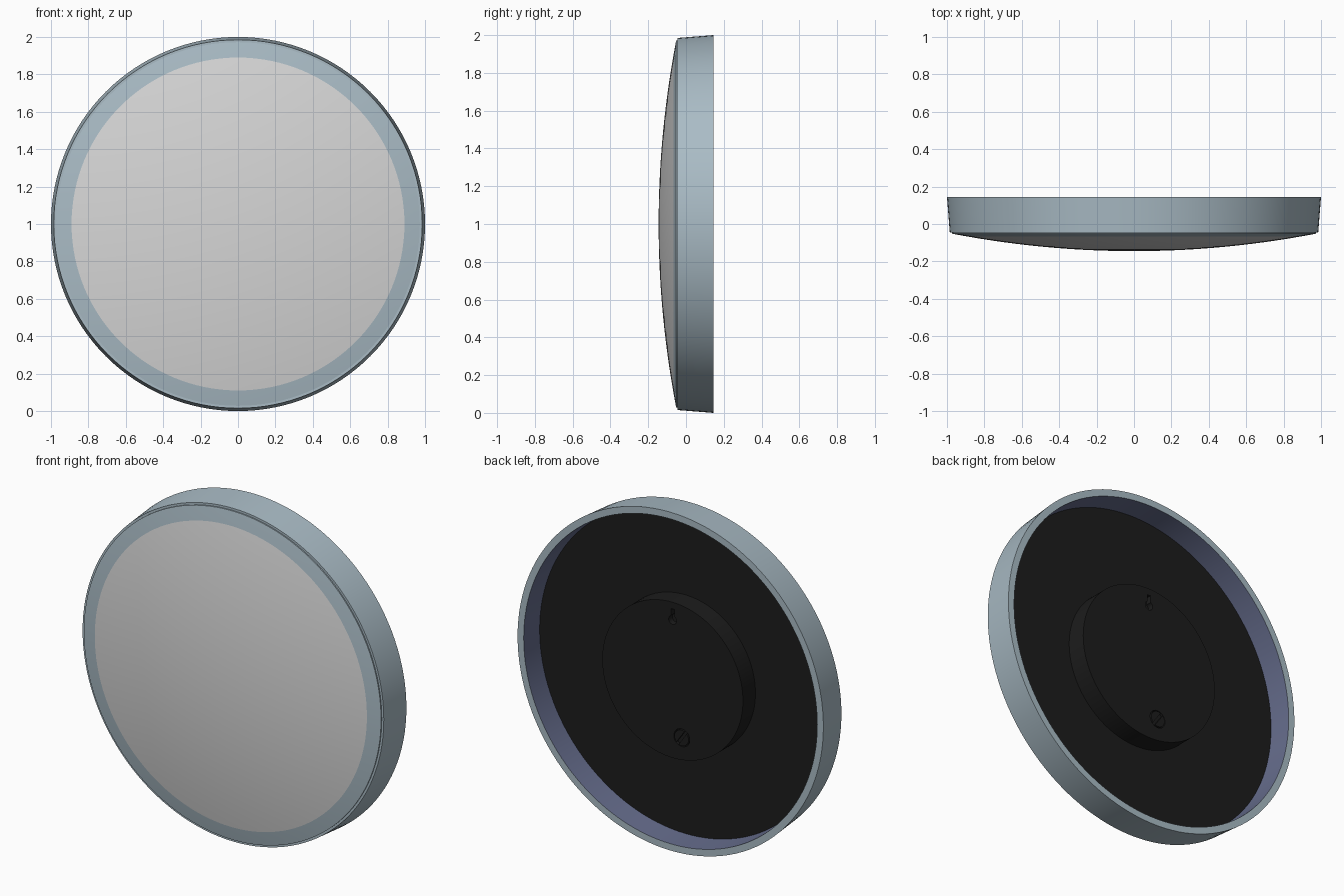
import bpy, bmesh, math
from mathutils import Matrix, Vector

cube = bpy.data.objects.get("Cube")
if cube:
    bpy.data.objects.remove(cube, do_unlink=True)


def material(name, rgb):
    m = bpy.data.materials.new(name)
    m.use_nodes = True
    m.diffuse_color = (*rgb, 1)
    m.node_tree.nodes["Principled BSDF"].inputs["Base Color"].default_value = (*rgb, 1)
    return m


BLUE = material("blue grey", (0.40, 0.50, 0.56))
GREY = material("light grey", (0.68, 0.68, 0.68))
INDIGO = material("dull indigo", (0.13, 0.15, 0.26))
BLACK = material("black", (0.012, 0.012, 0.012))


def finish(name, bm, mats):
    """Turn a bmesh into an object with outward normals and smooth curves."""
    bmesh.ops.recalc_face_normals(bm, faces=bm.faces)
    mesh = bpy.data.meshes.new(name)
    bm.to_mesh(mesh)
    bm.free()
    for m in mats:
        mesh.materials.append(m)
    ob = bpy.data.objects.new(name, mesh)
    bpy.context.collection.objects.link(ob)
    return ob


def smooth(ob):
    bpy.ops.object.select_all(action='DESELECT')
    ob.select_set(True)
    bpy.context.view_layer.objects.active = ob
    bpy.ops.object.shade_smooth_by_angle(angle=math.radians(30))


def lathe(name, profile, mats, closed=False, centre=(0, 0, 1), steps=128):
    """Spin (radius, y) points about an axis running front to back."""
    bm = bmesh.new()
    verts = [bm.verts.new((r, y, 0)) for r, y in profile]
    edges = [bm.edges.new(pair) for pair in zip(verts, verts[1:])]
    if closed:
        edges.append(bm.edges.new((verts[-1], verts[0])))
    bmesh.ops.spin(bm, geom=verts + edges, cent=(0, 0, 0), axis=(0, 1, 0),
                   angle=math.tau, steps=steps)
    bmesh.ops.remove_doubles(bm, verts=bm.verts, dist=1e-5)
    bmesh.ops.translate(bm, verts=bm.verts, vec=centre)
    return finish(name, bm, mats)


def box(name, size, centre, tilt=0):
    bm = bmesh.new()
    bmesh.ops.create_cube(bm, size=1, matrix=Matrix.Translation(centre)
                          @ Matrix.Rotation(tilt, 4, 'Y') @ Matrix.Diagonal((*size, 1)))
    return finish(name, bm, [BLACK])


def disc(name, radius, front, back, x=0, z=1, steps=128):
    return lathe(name, [(0, front), (radius, front), (radius, back), (0, back)],
                 [BLACK], centre=(x, 0, z), steps=steps)


def cut(ob, cutters):
    for c in cutters:
        c.hide_render = True
        mod = ob.modifiers.new("cut", 'BOOLEAN')
        mod.object, mod.operation, mod.solver = c, 'DIFFERENCE', 'EXACT'
        bpy.context.view_layer.objects.active = ob
        bpy.ops.object.modifier_apply(modifier=mod.name)
        bpy.data.objects.remove(c, do_unlink=True)


# Shallow domed front: grey centre with a blue border
dome_r, border_r, apex, sag = 0.972, 0.89, -0.145, 0.093
radii = [border_r * i / 14 for i in range(15)] + [0.92, 0.95, dome_r]
curve = [(r, apex + sag * (r / dome_r) ** 2) for r in radii]
dome = lathe("domed_front", curve + [(dome_r, -0.02), (0, -0.02)], [GREY, BLUE])
for p in dome.data.polygons:
    c = p.center - Vector((0, 0, 1))
    if math.hypot(c.x, c.z) > border_r:
        p.material_index = 1
smooth(dome)

# Tapered outer rim with an indigo inner wall
rim = lathe("outer_rim", [(0.965, -0.045), (0.985, -0.045), (1.0, 0.145),
                          (0.96, 0.145), (0.95, -0.02)], [BLUE, INDIGO], closed=True)
for p in rim.data.polygons:
    c = p.center - Vector((0, 0, 1))
    if c.y > 0 and p.normal.dot(Vector((c.x, 0, c.z)).normalized()) < -0.5:
        p.material_index = 1
smooth(rim)

# Recessed back plate
smooth(disc("back_plate", 0.953, -0.015, 0.008))

# Raised hub with a keyhole for hanging and a screw recess
hub_back, screw_x, screw_z = 0.125, -0.06, 0.675
hub = disc("back_hub", 0.46, 0.0, hub_back)
cut(hub, [disc("keyhole_round", 0.026, 0.09, 0.2, z=1.355, steps=32),
          box("keyhole_slot", (0.022, 0.11, 0.06), (0, 0.145, 1.39)),
          disc("screw_recess", 0.052, 0.105, 0.2, screw_x, screw_z, steps=40)])
smooth(hub)

# Slotted screw head
screw = disc("screw_head", 0.046, 0.1, hub_back + 0.003, screw_x, screw_z, steps=40)
cut(screw, [box("screw_slot", (0.018, 0.03, 0.12), (screw_x, 0.13, screw_z),
                math.radians(-35))])
smooth(screw)
